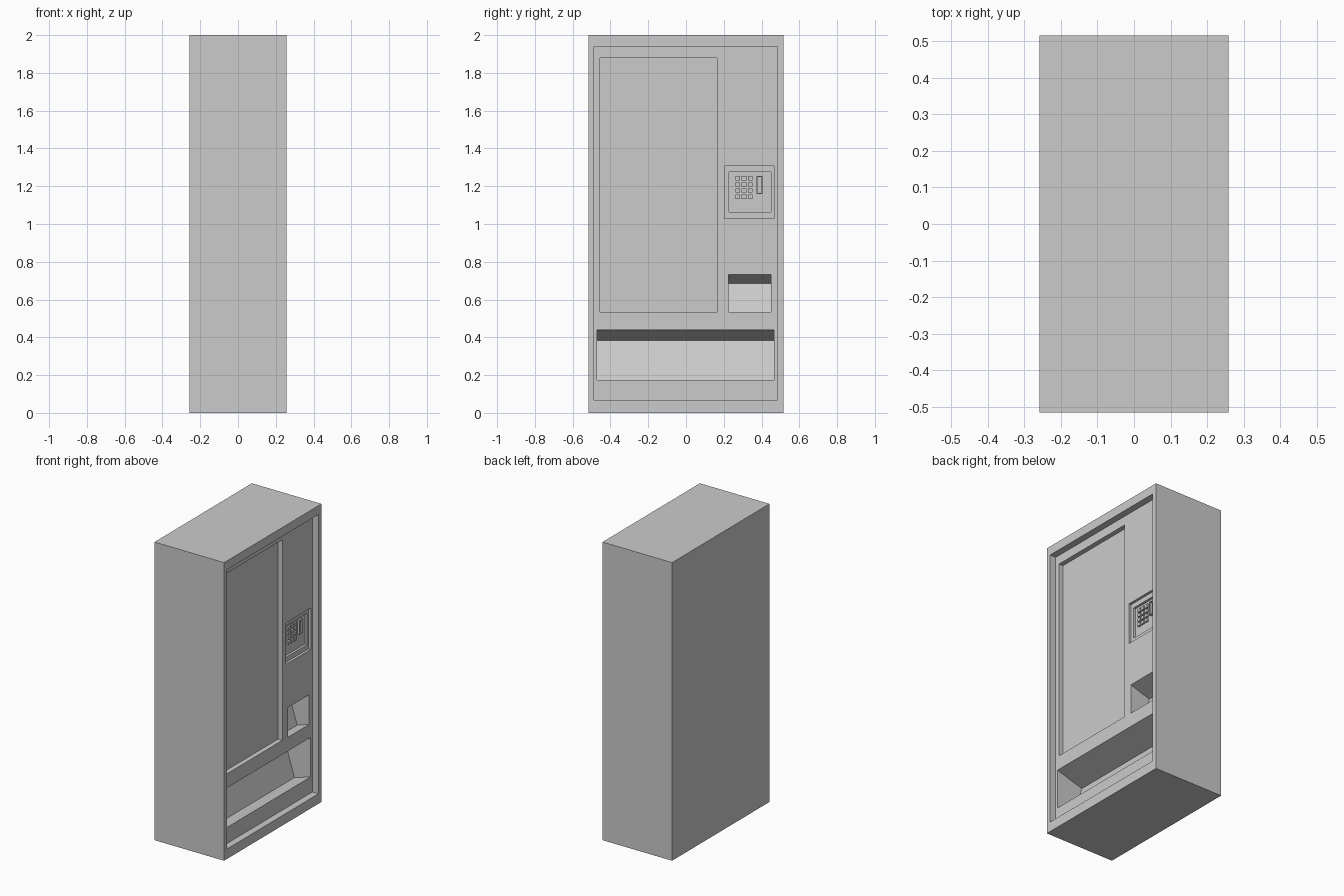
import bpy, bmesh

if "Cube" in bpy.data.objects:
    bpy.data.objects.remove(bpy.data.objects["Cube"])

FX = 0.258            # front plane (faces +x)
DOOR = FX - 0.045     # recessed door plane


def prism(name, profile, y0, y1):
    """Extrude an (x, z) profile along y."""
    bm = bmesh.new()
    face = bm.faces.new([bm.verts.new((x, y0, z)) for x, z in profile])
    ext = bmesh.ops.extrude_face_region(bm, geom=[face])
    moved = [v for v in ext["geom"] if isinstance(v, bmesh.types.BMVert)]
    bmesh.ops.translate(bm, verts=moved, vec=(0, y1 - y0, 0))
    bmesh.ops.recalc_face_normals(bm, faces=bm.faces)
    mesh = bpy.data.meshes.new(name)
    bm.to_mesh(mesh)
    bm.free()
    ob = bpy.data.objects.new(name, mesh)
    bpy.context.collection.objects.link(ob)
    return ob


def box(name, x0, x1, y0, y1, z0, z1):
    return prism(name, [(x0, z0), (x1, z0), (x1, z1), (x0, z1)], y0, y1)


def cut(target, cutter):
    """Subtract the cutter, apply, and discard it."""
    cutter.hide_render = True
    mod = target.modifiers.new("cut", 'BOOLEAN')
    mod.operation = 'DIFFERENCE'
    mod.solver = 'EXACT'
    mod.object = cutter
    bpy.context.view_layer.objects.active = target
    bpy.ops.object.modifier_apply(modifier=mod.name)
    bpy.data.objects.remove(cutter)


def tilted_pocket(name, y0, y1, z0, z1, drop, t):
    """Pocket shaped like a tipped box: parallel sloping floor and ceiling."""
    depth = drop / t
    a = (depth - t * (z1 - drop - z0)) / (1 + t * t)
    out = DOOR + 0.1
    return prism(name, [(out, z0), (DOOR, z0), (DOOR - a, z0 - a * t),
                        (DOOR - depth, z1 - drop), (DOOR, z1), (out, z1)], y0, y1)


# Cabinet
cabinet = box("cabinet", -FX, FX, -0.516, 0.516, 0, 2)

# Door recess, window, stepped keypad recess: (depth from front, y0, y1, z0, z1)
for d, y0, y1, z0, z1 in [
    (0.045, -0.486, 0.484, 0.067, 1.94),
    (0.077, -0.456, 0.165, 0.535, 1.88),
    (0.062, 0.205, 0.467, 1.03, 1.308),
    (0.078, 0.227, 0.451, 1.063, 1.275),
]:
    cut(cabinet, box("recess_cutter", FX - d, FX + 0.1, y0, y1, z0, z1))

# Delivery tray and change tray
cut(cabinet, tilted_pocket("tray_cutter", -0.47, 0.465, 0.175, 0.44, 0.058, 0.30))
cut(cabinet, tilted_pocket("change_cutter", 0.224, 0.451, 0.533, 0.732, 0.047, 0.32))

# Keypad buttons
PANEL = FX - 0.078
for col in range(3):
    for row in range(4):
        y, z = 0.262 + col * 0.033, 1.133 + row * 0.0325
        box(f"key_{row}_{col}", PANEL - 0.004, PANEL + 0.012, y, y + 0.025, z, z + 0.023)

# Coin slot: raised plate with a narrow slit
slot = box("coin_slot", PANEL - 0.004, PANEL + 0.014, 0.374, 0.406, 1.16, 1.253)
cut(slot, box("slit_cutter", PANEL + 0.004, PANEL + 0.1, 0.379, 0.401, 1.165, 1.248))
